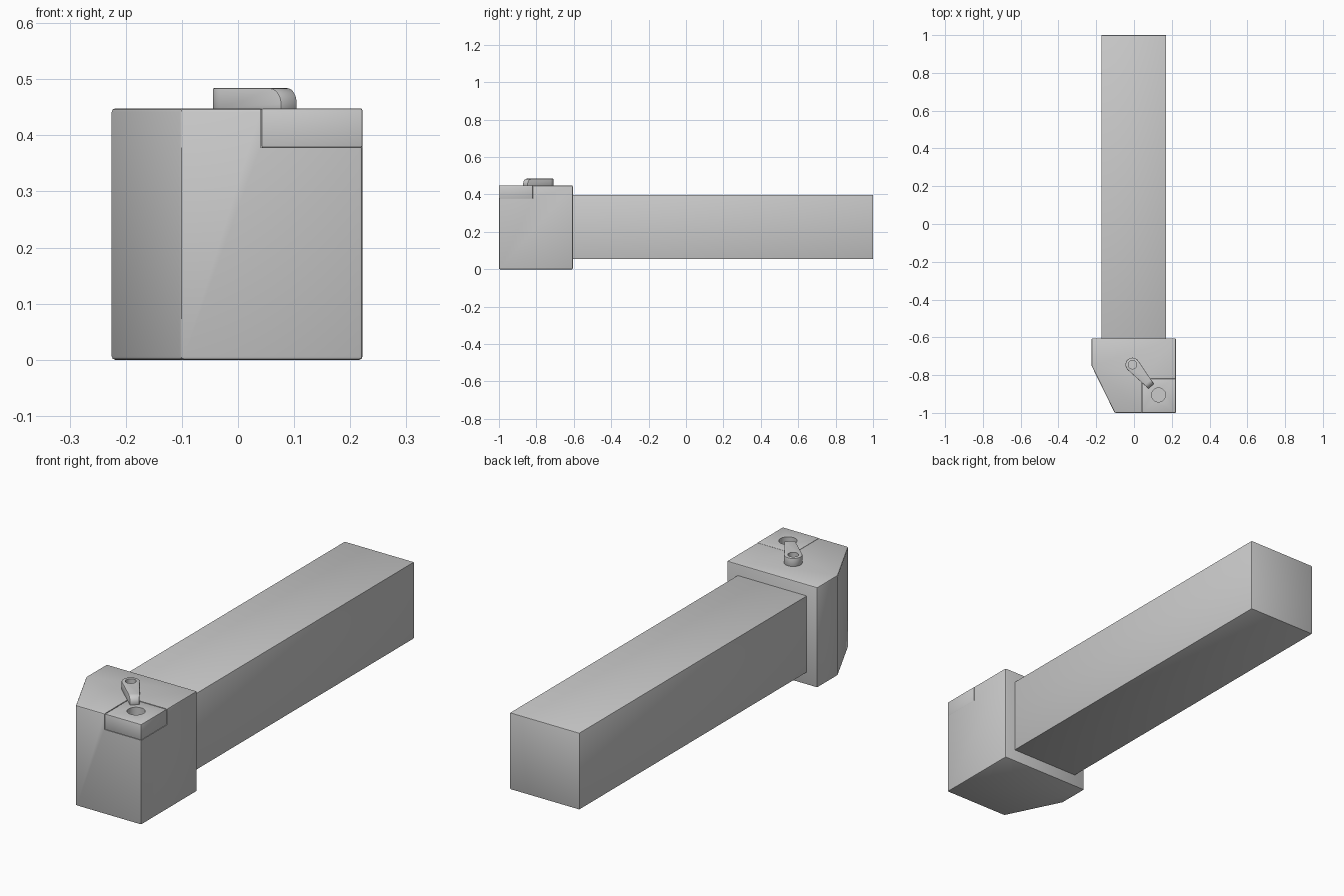
import bpy, bmesh, math
from mathutils import Matrix

if "Cube" in bpy.data.objects:
    bpy.data.objects.remove(bpy.data.objects["Cube"])


def prism(name, outline, z0, z1):
    """Extrude a counter-clockwise outline from z0 to z1."""
    bm = bmesh.new()
    base = bm.faces.new([bm.verts.new((x, y, z0)) for x, y in outline])
    top = bmesh.ops.extrude_face_region(bm, geom=[base], use_keep_orig=True)
    verts = [g for g in top["geom"] if isinstance(g, bmesh.types.BMVert)]
    bmesh.ops.translate(bm, vec=(0, 0, z1 - z0), verts=verts)
    bmesh.ops.recalc_face_normals(bm, faces=bm.faces)
    mesh = bpy.data.meshes.new(name)
    bm.to_mesh(mesh)
    bm.free()
    ob = bpy.data.objects.new(name, mesh)
    bpy.context.collection.objects.link(ob)
    return ob


def rect(x0, x1, y0, y1):
    return [(x0, y0), (x1, y0), (x1, y1), (x0, y1)]


def circle(cx, cy, r, n=40):
    return [(cx + r * math.cos(2 * math.pi * i / n),
             cy + r * math.sin(2 * math.pi * i / n)) for i in range(n)]


def apply(ob, mod):
    bpy.context.view_layer.objects.active = ob
    bpy.ops.object.modifier_apply(modifier=mod.name)


def bevel(ob, width, segments=2):
    mod = ob.modifiers.new("edge_bevel", "BEVEL")
    mod.width, mod.segments = width, segments
    mod.limit_method, mod.angle_limit = "ANGLE", math.radians(40)
    apply(ob, mod)


def cut(ob, cutter):
    mod = ob.modifiers.new("cut", "BOOLEAN")
    mod.operation, mod.object, mod.solver = "DIFFERENCE", cutter, "EXACT"
    apply(ob, mod)
    bpy.data.objects.remove(cutter)


TOP, SEAT = 0.448, 0.378

# Square shank
shank = prism("shank", rect(-0.173, 0.17, -0.615, 1.0), 0.055, 0.397)
bevel(shank, 0.003)

# Head with one slanted corner and a pocket for the insert
head = prism("head", [(-0.102, -1), (0.222, -1), (0.222, -0.605),
                      (-0.225, -0.605), (-0.225, -0.75)], 0, TOP)
bevel(head, 0.006)
cut(head, prism("pocket_cutter", rect(0.04, 0.3, -1.1, -0.817), SEAT, 0.6))

# Cutting insert with a centre hole
insert = prism("cutting_insert", rect(0.042, 0.2215, -0.9995, -0.819), SEAT, TOP)
bevel(insert, 0.003)
cut(insert, prism("insert_hole_cutter", circle(0.13, -0.905, 0.037), 0.3, 0.6))

# Clamp: round boss tapering into an arm whose tip curves down
R, LENGTH, TIP = 0.037, 0.151, 0.019
a0 = math.radians(83)
arc = [a0 + (2 * math.pi - 2 * a0) * i / 28 for i in range(29)]
outline = [(R * math.cos(a), R * math.sin(a)) for a in arc]
clamp = prism("clamp", outline + [(LENGTH, -TIP), (LENGTH, TIP)], TOP - 0.002, 0.484)
bm = bmesh.new()
bm.from_mesh(clamp.data)
tip = [e for e in bm.edges if all(v.co.x > 0.1 and v.co.z > 0.48 for v in e.verts)]
bmesh.ops.bevel(bm, geom=tip, offset=0.028, segments=8, profile=0.5, affect="EDGES")
bm.to_mesh(clamp.data)
bm.free()
bevel(clamp, 0.002)
cut(clamp, prism("clamp_hole_cutter", circle(0, 0, 0.022), 0.4, 0.6))
clamp.data.transform(Matrix.Translation((-0.008, -0.745, 0))
                     @ Matrix.Rotation(math.atan2(-0.755, 0.655), 4, "Z"))

# Smooth the round surfaces, keep the machined edges sharp
bpy.ops.object.select_all(action="DESELECT")
for ob in (shank, head, insert, clamp):
    ob.select_set(True)
bpy.context.view_layer.objects.active = clamp
bpy.ops.object.shade_smooth_by_angle(angle=math.radians(30))
